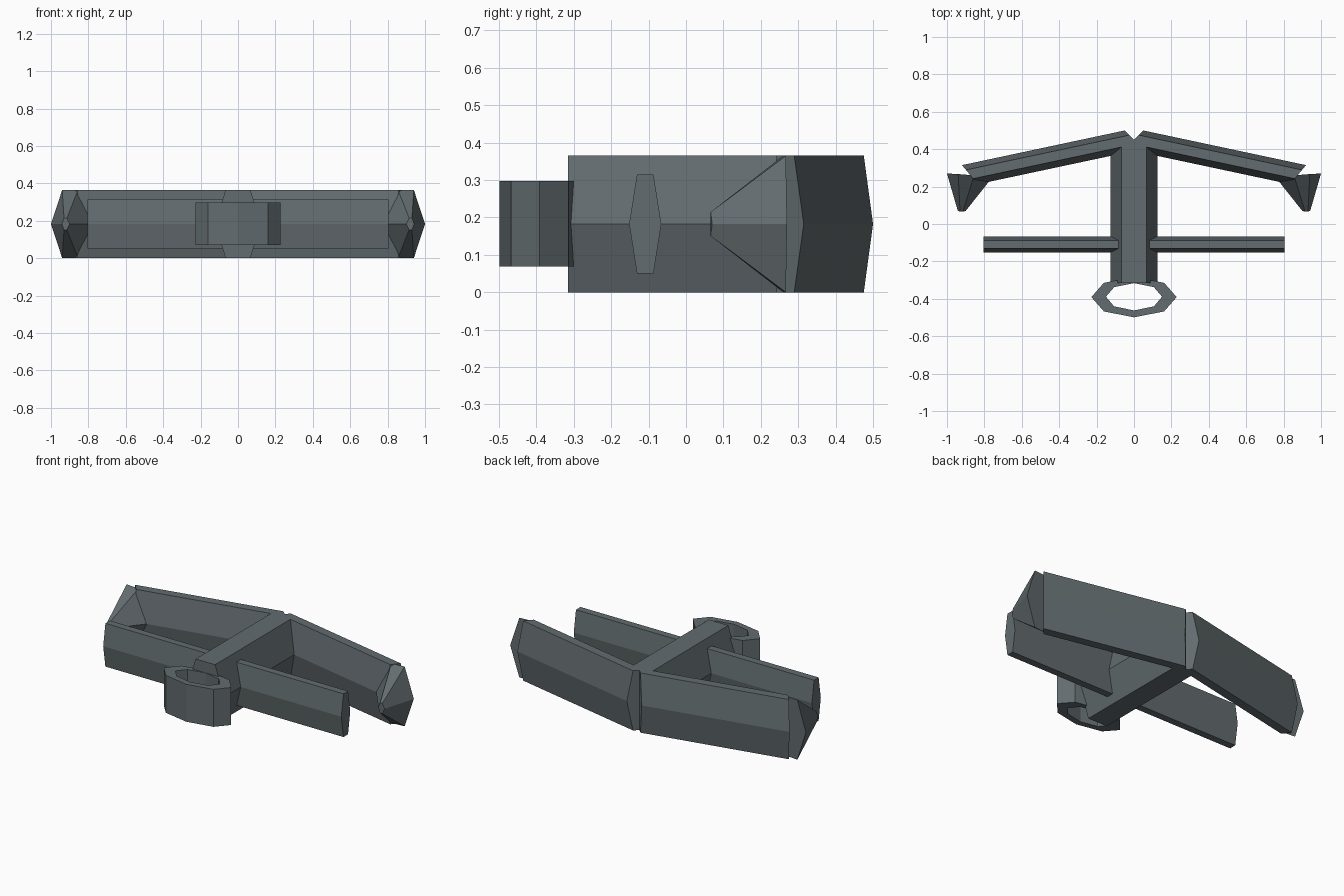
import bpy, bmesh, math

if "Cube" in bpy.data.objects:
    bpy.data.objects.remove(bpy.data.objects["Cube"])

MID, TOP = 0.1825, 0.365

iron = bpy.data.materials.new("dark_iron")
iron.diffuse_color = (0.125, 0.15, 0.16, 1)
iron.use_nodes = True
iron.node_tree.nodes["Principled BSDF"].inputs["Base Color"].default_value = iron.diffuse_color


def make(name, rings, closed=False):
    """Skin a list of equal-length rings; cap the ends unless closed."""
    bm = bmesh.new()
    vs = [[bm.verts.new(p) for p in r] for r in rings]
    n = len(vs[0])
    for i in range(len(vs) if closed else len(vs) - 1):
        a, b = vs[i], vs[(i + 1) % len(vs)]
        for j in range(n):
            k = (j + 1) % n
            bm.faces.new((a[j], a[k], b[k], b[j]))
    if not closed:
        bm.faces.new(vs[0])
        bm.faces.new(vs[-1])
    bmesh.ops.recalc_face_normals(bm, faces=bm.faces)
    me = bpy.data.meshes.new(name)
    bm.to_mesh(me)
    bm.free()
    me.materials.append(iron)
    ob = bpy.data.objects.new(name, me)
    bpy.context.collection.objects.link(ob)
    return ob


def mirror(ob):
    ob.modifiers.new("mirror", 'MIRROR').use_mirror_merge = False


def hexagon(mid, flat, half_h):
    """Six (offset, z) points: flat top and bottom, ridges at mid height."""
    return [(mid, MID), (flat, MID + half_h), (-flat, MID + half_h),
            (-mid, MID), (-flat, MID - half_h), (flat, MID - half_h)]


# shank
prof = hexagon(0.125, 0.066, TOP / 2)
make("shank", [[(x, y, z) for x, z in prof] for y in (-0.315, 0.447)])

# stock (crossbar)
prof = hexagon(0.043, 0.022, 0.132)
make("stock", [[(x, -0.109 + y, z) for y, z in prof] for x in (-0.805, 0.805)])

# arms: sloping hexagonal bars with slanted end cuts
SLOPE = 0.213


def arm_ring(px, py, cut):
    ring = []
    for drop, z in ((0, MID), (0.03, TOP), (0.085, TOP),
                    (0.12, MID), (0.085, 0), (0.03, 0)):
        c = 0.5107 - drop
        x = (c - py + cut * px) / (cut + SLOPE)
        ring.append((x, c - SLOPE * x, z))
    return ring


mirror(make("arm", [arm_ring(0.05, 0.50, 1.0), arm_ring(0.92, 0.315, 1.2)]))

# flukes: tapering hexagonal points
base = [(1.0, 0.27, MID), (0.94, 0.267, TOP), (0.855, 0.26, TOP),
        (0.757, 0.25, MID), (0.855, 0.26, 0), (0.94, 0.267, 0)]
tip = [(0.942, 0.07, MID), (0.93, 0.066, MID + 0.032), (0.915, 0.066, MID + 0.032),
       (0.90, 0.07, MID), (0.915, 0.066, MID - 0.032), (0.93, 0.066, MID - 0.032)]
mirror(make("fluke", [base, tip]))

# ring: eight-sided oval loop
rings = []
for i in range(8):
    c, s = math.cos(i * math.pi / 4), math.sin(i * math.pi / 4)
    ox, oy = 0.228 * c, -0.391 + 0.108 * s
    ix, iy = 0.15 * c, -0.389 + 0.073 * s
    rings.append([(ox, oy, 0.069), (ox, oy, 0.298), (ix, iy, 0.298), (ix, iy, 0.069)])
make("ring", rings, closed=True)
